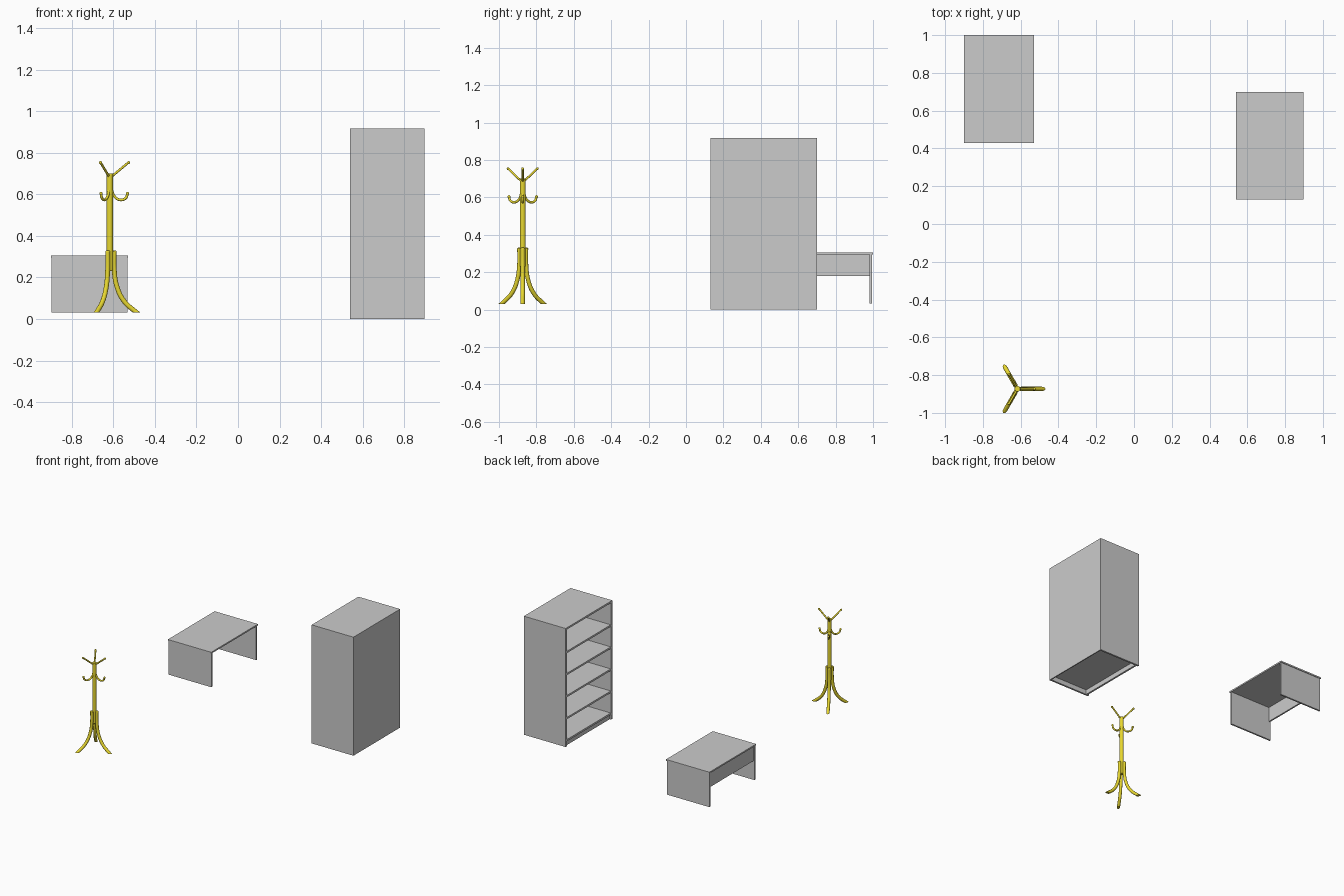
import bpy, bmesh, math

if "Cube" in bpy.data.objects:
    bpy.data.objects.remove(bpy.data.objects["Cube"])

RACK = (-0.617, -0.873, 0.0)

yellow = bpy.data.materials.new("yellow_paint")
yellow.diffuse_color = (0.8, 0.68, 0.03, 1)
yellow.use_nodes = True
yellow.node_tree.nodes["Principled BSDF"].inputs["Base Color"].default_value = yellow.diffuse_color


def box(name, x0, x1, y0, y1, z0, z1):
    bpy.ops.mesh.primitive_cube_add(
        size=1, location=((x0 + x1) / 2, (y0 + y1) / 2, (z0 + z1) / 2))
    ob = bpy.context.object
    ob.name = name
    ob.scale = (x1 - x0, y1 - y0, z1 - z0)
    bpy.ops.object.transform_apply(location=False, rotation=False, scale=True)
    return ob


def tube(name, path, radius, angle=0.0, clip_z=None):
    """Round bar along (distance from pole, height, relative radius) points."""
    cu = bpy.data.curves.new(name, 'CURVE')
    cu.dimensions = '3D'
    cu.bevel_depth = radius
    cu.bevel_resolution = 4
    cu.resolution_u = 8
    cu.use_fill_caps = True
    sp = cu.splines.new('BEZIER')
    sp.bezier_points.add(len(path) - 1)
    for p, (r, z, w) in zip(sp.bezier_points, path):
        p.co = (r, 0, z)
        p.radius = w
        p.handle_left_type = p.handle_right_type = 'AUTO'
    ob = bpy.data.objects.new(name, cu)
    bpy.context.collection.objects.link(ob)
    bpy.ops.object.select_all(action='DESELECT')
    ob.select_set(True)
    bpy.context.view_layer.objects.active = ob
    bpy.ops.object.convert(target='MESH')
    ob = bpy.context.object
    ob.name = name
    bm = bmesh.new()
    bm.from_mesh(ob.data)
    bmesh.ops.remove_doubles(bm, verts=bm.verts, dist=1e-5)
    if clip_z is not None:
        bmesh.ops.bisect_plane(bm, geom=bm.verts[:] + bm.edges[:] + bm.faces[:],
                               plane_co=(0, 0, clip_z), plane_no=(0, 0, -1),
                               clear_outer=True)
        bmesh.ops.holes_fill(bm, edges=[e for e in bm.edges if e.is_boundary])
    bmesh.ops.recalc_face_normals(bm, faces=bm.faces)
    bm.to_mesh(ob.data)
    bm.free()
    ob.location = RACK
    ob.rotation_euler.z = angle
    paint(ob)
    return ob


def paint(ob):
    ob.data.materials.clear()
    ob.data.materials.append(yellow)
    bpy.ops.object.shade_smooth_by_angle(angle=math.radians(40))


def knob(name, r, z, radius, angle):
    bpy.ops.mesh.primitive_uv_sphere_add(
        segments=16, ring_count=8, radius=radius,
        location=(RACK[0] + r * math.cos(angle), RACK[1] + r * math.sin(angle), z))
    ob = bpy.context.object
    ob.name = name
    paint(ob)


# Bookcase, open towards -x
X0, X1, Y0, Y1, H, T = 0.54, 0.897, 0.13, 0.70, 0.917, 0.014
KICK = 0.05
box("bookcase_side_front", X0, X1, Y0, Y0 + T, 0, H - T)
box("bookcase_side_back", X0, X1, Y1 - T, Y1, 0, H - T)
box("bookcase_top", X0, X1, Y0, Y1, H - T, H)
box("bookcase_rear_panel", X1 - 0.008, X1, Y0 + T, Y1 - T, 0, H - T)
pitch = (H - T - KICK) / 5
for i in range(5):
    z = KICK + i * pitch
    box(f"bookcase_shelf_{i + 1}", X0 + 0.003, X1 - 0.008, Y0 + T, Y1 - T, z - T, z)
box("bookcase_kick_plate", X0 + 0.012, X0 + 0.012 + T, Y0 + T, Y1 - T, 0, KICK - T)

# Desk
box("desk_top", -0.90, -0.529, 0.428, 1.0, 0.294, 0.305)
box("desk_leg_front", -0.897, -0.532, 0.433, 0.446, 0.032, 0.294)
box("desk_leg_back", -0.897, -0.532, 0.982, 0.995, 0.032, 0.294)
box("desk_modesty_panel", -0.892, -0.880, 0.446, 0.982, 0.18, 0.294)

# Coat rack pole
bpy.ops.mesh.primitive_cylinder_add(vertices=24, radius=0.0155, depth=0.47,
                                    location=(RACK[0], RACK[1], 0.466))
pole = bpy.context.object
pole.name = "rack_pole"
bev = pole.modifiers.new("rounded_ends", 'BEVEL')
bev.width = 0.004
bev.segments = 3
bev.limit_method = 'ANGLE'
paint(pole)

# Three legs, hooks and pegs around the pole
leg = [(0.021, 0.331, 0.55), (0.021, 0.326, 1), (0.021, 0.24, 1), (0.033, 0.16, 1),
       (0.067, 0.088, 1), (0.124, 0.035, 1), (0.148, 0.017, 1)]
hook = [(0.010, 0.618, 1), (0.021, 0.592, 1), (0.048, 0.574, 1),
        (0.076, 0.582, 1), (0.085, 0.603, 1)]
peg = [(0.006, 0.684, 1), (0.090, 0.754, 1)]
for i in range(3):
    a = i * math.tau / 3
    tube(f"rack_leg_{i + 1}", leg, 0.0115, a, clip_z=0.031)
    tube(f"rack_hook_{i + 1}", hook, 0.0065, a)
    knob(f"rack_hook_tip_{i + 1}", 0.085, 0.604, 0.0078, a)
    tube(f"rack_peg_{i + 1}", peg, 0.0058, a)
    knob(f"rack_peg_tip_{i + 1}", 0.090, 0.753, 0.0075, a)
